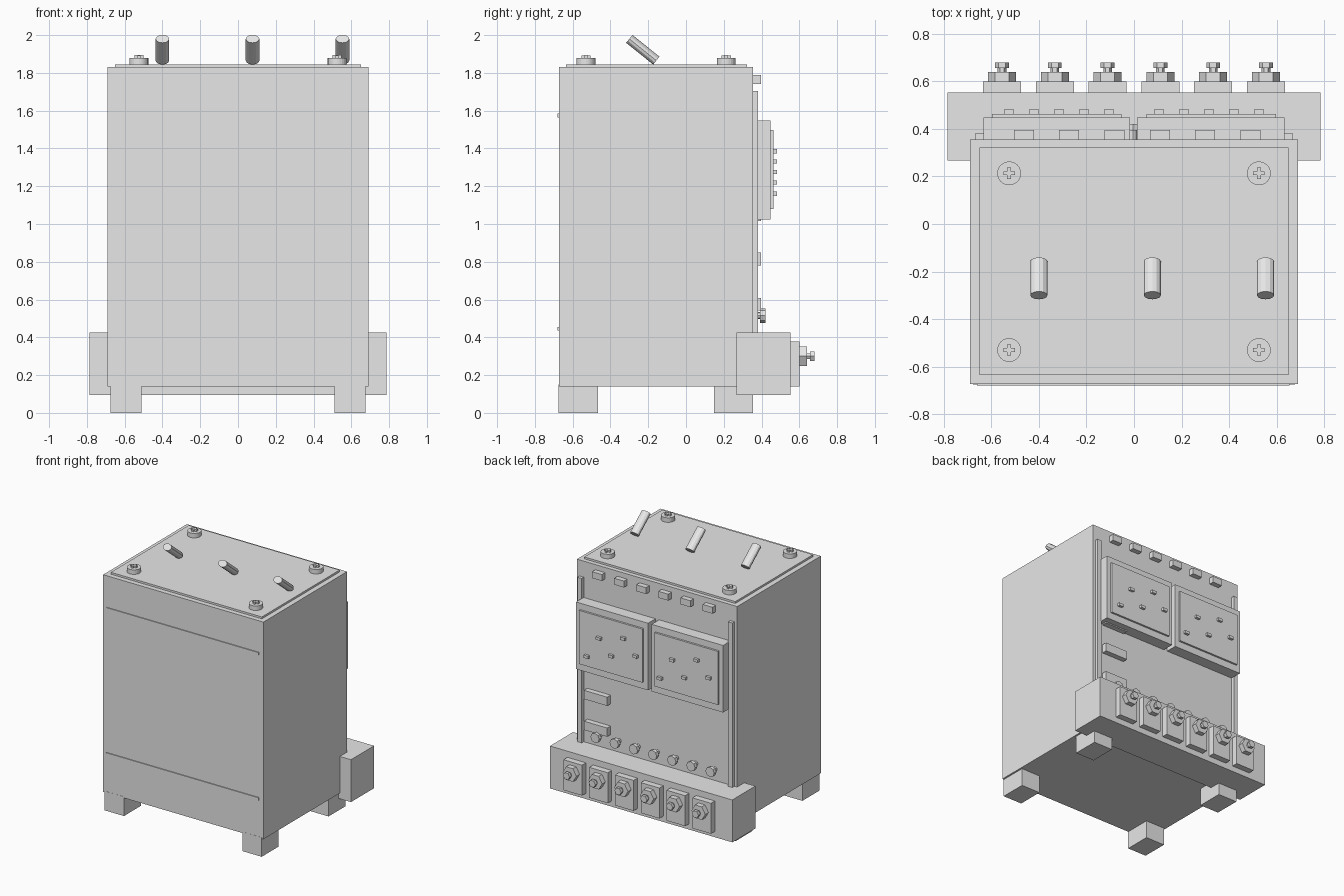
import bpy
import math
from mathutils import Vector

cube = bpy.data.objects.get("Cube")
if cube:
    bpy.data.objects.remove(cube, do_unlink=True)

GREY = (0.8, 0.8, 0.8, 1)
mat = bpy.data.materials.new("plain grey")
mat.use_nodes = True
mat.diffuse_color = GREY
mat.node_tree.nodes["Principled BSDF"].inputs["Base Color"].default_value = GREY


def finish(name):
    ob = bpy.context.object
    ob.name = name
    ob.data.materials.append(mat)
    return ob


def box(name, x, y, z):
    """Box from its (low, high) range on each axis."""
    spans = (x, y, z)
    bpy.ops.mesh.primitive_cube_add(size=1, location=[(a + b) / 2 for a, b in spans])
    bpy.context.object.scale = [b - a for a, b in spans]
    bpy.ops.object.transform_apply(location=False, rotation=False)
    return finish(name)


def rod(name, start, end, radius, sides, squash=1):
    """Prism between two points; squash flattens it across its local y."""
    a, b = Vector(start), Vector(end)
    bpy.ops.mesh.primitive_cylinder_add(vertices=sides, radius=radius, depth=(b - a).length)
    ob = bpy.context.object
    ob.scale.y = squash
    bpy.ops.object.transform_apply(location=False, rotation=False)
    ob.location = (a + b) / 2
    ob.rotation_euler.x = math.atan2(a.y - b.y, b.z - a.z)
    return finish(name)


def around(c, half):
    return (c - half, c + half)


BACK = 0.356

# Cabinet, lid and feet
box("cabinet", (-0.69, 0.69), (-0.673, BACK), (0.14, 1.83))
box("lid", (-0.65, 0.65), (-0.635, 0.322), (1.82, 1.845))
for sx in (-1, 1):
    for cy in (-0.57, 0.252):
        box("foot", around(sx * 0.593, 0.083), around(cy, 0.104), (0, 0.15))

# Front seam strips
for cz in (0.445, 1.575):
    box("front_strip", (-0.66, 0.653), (-0.68, -0.66), around(cz, 0.01))

# Lid screws with raised crosses
for cx in (-0.525, 0.525):
    for cy in (-0.53, 0.213):
        rod("lid_screw", (cx, cy, 1.84), (cx, cy, 1.88), 0.05, 24)
        box("screw_cross", around(cx, 0.024), around(cy, 0.008), (1.87, 1.894))
        box("screw_cross", around(cx, 0.008), around(cy, 0.024), (1.87, 1.893))

# Leaning pins on the lid
for cx in (-0.4, 0.077, 0.553):
    rod("pin", (cx, -0.157, 1.865), (cx, -0.3, 1.98), 0.036, 12, 0.74)

# Back rails and upper tabs
for sx in (-1, 1):
    box("back_rail", around(sx * 0.649, 0.018), (0.34, 0.382), (0.4, 1.705))
for i in range(6):
    box("upper_tab", around(-0.463 + i * 0.1905, 0.042), (0.34, 0.396), (1.74, 1.79))

# Twin panels with staggered studs
stud_heights = (1.275, 1.385, 1.22, 1.33, 1.16)
for inner, sx in ((0.013, 1), (0.017, -1)):
    def span(a, b):
        return tuple(sorted((sx * a, sx * b)))
    box("panel", span(inner, 0.633), (0.34, 0.448), (1.025, 1.547))
    box("panel_face", span(0.052, 0.598), (0.44, 0.463), (1.08, 1.497))
    for i in range(5):
        x = 0.105 * (i + 1)
        z = stud_heights[i if sx > 0 else 4 - i]
        box("panel_stud", around(sx * x, 0.019), (0.45, 0.483), around(z, 0.011))

# Label plates
for cz in (0.575, 0.815, 1.05):
    box("label_plate", (0.4, 0.6), (0.34, 0.398), around(cz, 0.034))

# Row of knobs above the terminal block
for i in range(7):
    x = -0.5 + i * 0.165
    rod("knob_stem", (x, 0.34, 0.515), (x, 0.4, 0.515), 0.018, 8)
    rod("knob", (x, 0.393, 0.515), (x, 0.421, 0.515), 0.038, 8)

# Terminal block with six bolted terminals
box("terminal_block", (-0.785, 0.785), (0.268, 0.552), (0.095, 0.425))
for i in range(6):
    x = -0.555 + i * 0.222
    box("terminal_plate", around(x, 0.08), (0.54, 0.6), (0.14, 0.377))

    # Hexagons get a corner pointing sideways
    for part, y0, y1, r in (("terminal_nut", 0.59, 0.64, 0.059),
                            ("terminal_stem", 0.63, 0.67, 0.018),
                            ("terminal_cap", 0.656, 0.68, 0.029)):
        ob = rod(part, (x, y0, 0.3), (x, y1, 0.3), r, 6)
        ob.rotation_euler.y = math.radians(30)
